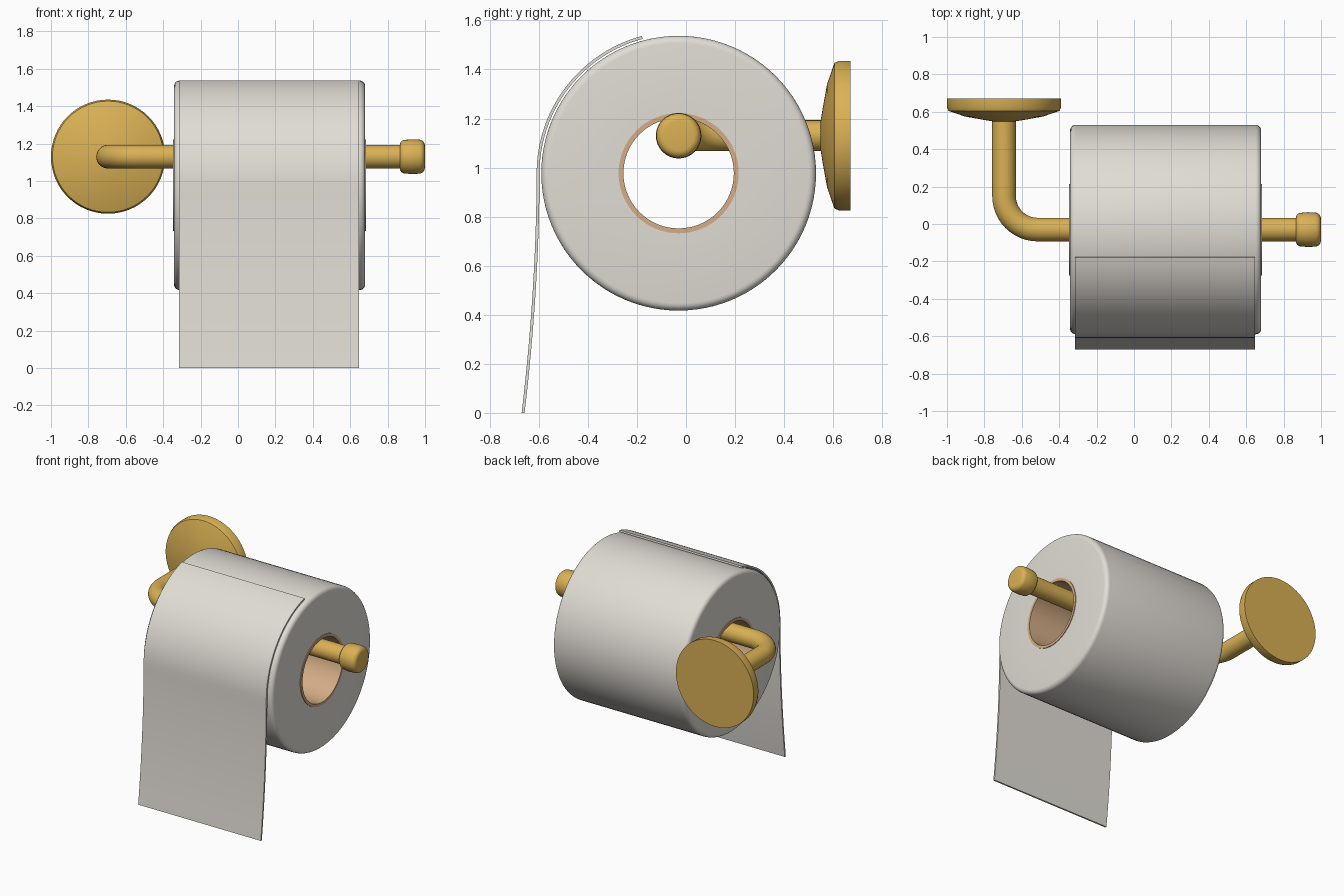
import bpy, bmesh, math
from mathutils import Vector, Matrix

if "Cube" in bpy.data.objects:
    bpy.data.objects.remove(bpy.data.objects["Cube"])

ROLL_Y, ROLL_Z = -0.03, 0.977
ROD_Z, ARM_X = 1.13, -0.695


def material(name, color):
    m = bpy.data.materials.new(name)
    m.diffuse_color = (*color, 1)
    m.use_nodes = True
    m.node_tree.nodes["Principled BSDF"].inputs["Base Color"].default_value = m.diffuse_color
    return m


gold = material("brass", (0.70, 0.44, 0.09))
paper = material("paper", (0.75, 0.72, 0.67))
card = material("cardboard", (0.66, 0.42, 0.24))


def finish(name, bm, mat, angle=35):
    bmesh.ops.remove_doubles(bm, verts=bm.verts, dist=1e-5)
    bmesh.ops.recalc_face_normals(bm, faces=bm.faces)
    me = bpy.data.meshes.new(name)
    bm.to_mesh(me)
    bm.free()
    ob = bpy.data.objects.new(name, me)
    bpy.context.collection.objects.link(ob)
    me.materials.append(mat)
    bpy.ops.object.select_all(action='DESELECT')
    ob.select_set(True)
    bpy.context.view_layer.objects.active = ob
    bpy.ops.object.shade_smooth_by_angle(angle=math.radians(angle))
    return ob


def lathe(name, profile, origin, axis, mat, steps=64, closed=False, angle=35):
    """Spin (distance along axis, radius) points around an axis."""
    bm = bmesh.new()
    axis, origin = Vector(axis), Vector(origin)
    side = Vector((0, 0, 1))
    vs = [bm.verts.new(origin + axis * a + side * r) for a, r in profile]
    es = [bm.edges.new(p) for p in zip(vs, vs[1:])]
    if closed:
        es.append(bm.edges.new((vs[-1], vs[0])))
    bmesh.ops.spin(bm, geom=vs + es, cent=origin, axis=axis,
                   angle=math.tau, steps=steps, use_merge=True)
    return finish(name, bm, mat, angle)


def rounded(a, r, rad, a0, a1, n=5):
    """Corner arc centred on (a, r), angles in degrees."""
    return [(a + rad * math.cos(math.radians(a0 + (a1 - a0) * i / n)),
             r + rad * math.sin(math.radians(a0 + (a1 - a0) * i / n)))
            for i in range(n + 1)]


# Paper roll with softened rims
x0, x1, R, b = -0.342, 0.68, 0.56, 0.03
lathe("paper_roll",
      [(x0, 0.243)] + rounded(x0 + b, R - b, b, 180, 90)
      + rounded(x1 - b, R - b, b, 90, 0) + [(x1, 0.243)],
      (0, ROLL_Y, ROLL_Z), (1, 0, 0), paper, 96, closed=True)

# Cardboard core tube
lathe("core_tube", [(-0.347, 0.225), (-0.347, 0.245), (0.685, 0.245), (0.685, 0.225)],
      (0, ROLL_Y, ROLL_Z), (1, 0, 0), card, 64, closed=True)

# Loose sheet: wraps over the front of the roll, then hangs and flares forward
path = []
for i in range(25):
    t = math.radians(105 + 75 * i / 24)
    path.append(Vector((0, ROLL_Y + 0.573 * math.cos(t), ROLL_Z + 0.573 * math.sin(t))))
for i in range(1, 17):
    s = i / 16
    path.append(Vector((0, ROLL_Y - 0.573 - 0.061 * s ** 1.9, ROLL_Z * (1 - s))))
bm = bmesh.new()
rings = []
for i, p in enumerate(path):
    d = (path[min(i + 1, len(path) - 1)] - path[max(i - 1, 0)]).normalized()
    n = Vector((0, d.z, -d.y)) * 0.006
    if i == len(path) - 1:
        n.z = 0
    rings.append([bm.verts.new(p + n * k + Vector((x, 0, 0)))
                  for x, k in ((-0.315, 1), (0.648, 1), (0.648, -1), (-0.315, -1))])
for r, s in zip(rings, rings[1:]):
    for j in range(4):
        k = (j + 1) % 4
        bm.faces.new((r[j], r[k], s[k], s[j]))
bm.faces.new(rings[0])
bm.faces.new(rings[-1])
finish("loose_sheet", bm, paper)

# Bent rod: straight arm, quarter bend, run back to the wall plate
BEND = 0.18
cx, cy = ARM_X + BEND, ROLL_Y + BEND
centers = [(Vector((0.90, ROLL_Y, ROD_Z)), 0.0)]
for i in range(13):
    a = math.pi / 2 * i / 12
    centers.append((Vector((cx - BEND * math.sin(a), cy - BEND * math.cos(a), ROD_Z)), a))
centers.append((Vector((ARM_X, 0.60, ROD_Z)), math.pi / 2))
bm = bmesh.new()
N, rings = 32, []
for c, a in centers:
    out = Vector((-math.sin(a), -math.cos(a), 0))
    rings.append([bm.verts.new(c + 0.063 * (out * math.cos(math.tau * j / N)
                  + Vector((0, 0, math.sin(math.tau * j / N))))) for j in range(N)])
for r, s in zip(rings, rings[1:]):
    for j in range(N):
        k = (j + 1) % N
        bm.faces.new((r[j], r[k], s[k], s[j]))
bm.faces.new(rings[0])
bm.faces.new(rings[-1])
finish("bent_rod", bm, gold)

# Rounded end knob
lathe("end_knob",
      [(0.865, 0)] + rounded(0.893, 0.062, 0.028, 180, 105)
      + [(0.93, 0.093)] + rounded(0.968, 0.060, 0.031, 80, 0) + [(0.999, 0)],
      (0, ROLL_Y, ROD_Z), (1, 0, 0), gold, 32, angle=60)

# Wall plate with a shallow domed front
lathe("wall_plate",
      [(0.67, 0), (0.67, 0.305), (0.625, 0.305), (0.605, 0.297),
       (0.575, 0.21), (0.557, 0.11), (0.548, 0.055), (0.547, 0)],
      (ARM_X, 0, ROD_Z), (0, 1, 0), gold, 64, angle=40)
